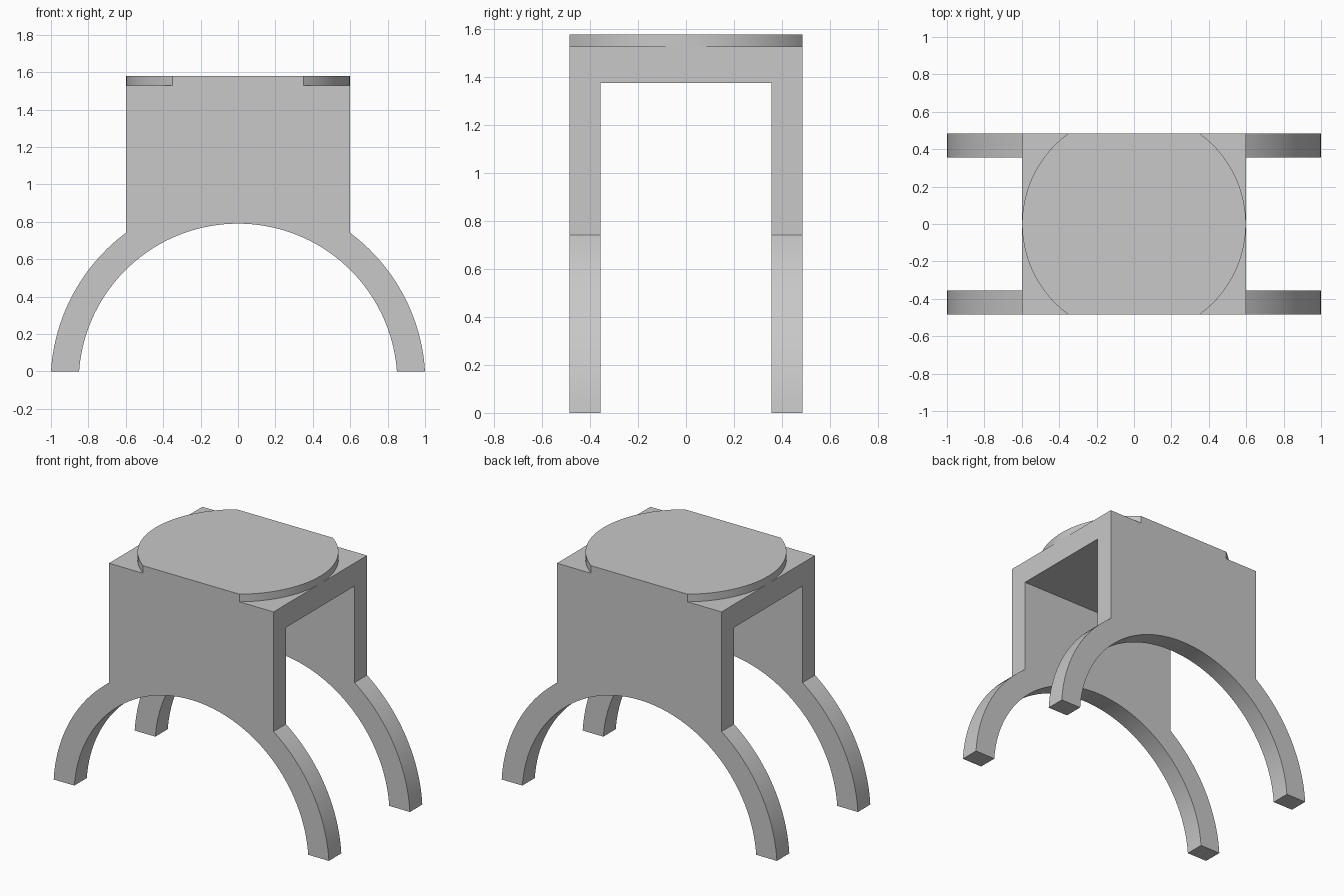
import bpy, bmesh, math

if "Cube" in bpy.data.objects:
    bpy.data.objects.remove(bpy.data.objects["Cube"])

HALF_W, HALF_D, TUNNEL_D = 0.598, 0.485, 0.356
SHOULDER_Z, TOP_Z, CEILING_Z = 1.528, 1.578, 1.376
ARCH_Z, R_IN, R_OUT = -0.062, 0.852, 1.002   # arch centre height and radii

grey = bpy.data.materials.new("light grey")
grey.use_nodes = True
grey.diffuse_color = (0.58, 0.58, 0.58, 1)
grey.node_tree.nodes["Principled BSDF"].inputs["Base Color"].default_value = (0.58, 0.58, 0.58, 1)


def prism(name, points, direction):
    """Extrude a closed 3D outline along a direction."""
    bm = bmesh.new()
    face = bm.faces.new([bm.verts.new(p) for p in points])
    ext = bmesh.ops.extrude_face_region(bm, geom=[face])["geom"]
    bmesh.ops.translate(bm, vec=direction,
                        verts=[v for v in ext if isinstance(v, bmesh.types.BMVert)])
    bmesh.ops.recalc_face_normals(bm, faces=bm.faces)
    mesh = bpy.data.meshes.new(name)
    bm.to_mesh(mesh)
    bm.free()
    mesh.materials.append(grey)
    obj = bpy.data.objects.new(name, mesh)
    bpy.context.collection.objects.link(obj)
    return obj


def arc(radius, start, end, steps, centre=0.0):
    angles = [start + (end - start) * i / steps for i in range(steps + 1)]
    return [(radius * math.cos(a), centre + radius * math.sin(a)) for a in angles]


def smooth(obj):
    bpy.ops.object.select_all(action="DESELECT")
    obj.select_set(True)
    bpy.context.view_layer.objects.active = obj
    bpy.ops.object.shade_smooth_by_angle(angle=math.radians(25))


# Arched body: legs, walls and roof in one front profile
foot_out = math.asin(-ARCH_Z / R_OUT)
foot_in = math.asin(-ARCH_Z / R_IN)
hip = math.acos(HALF_W / R_OUT)
profile = arc(R_OUT, foot_out, hip, 20, ARCH_Z)
profile += [(HALF_W, SHOULDER_Z), (-HALF_W, SHOULDER_Z)]
profile += arc(R_OUT, math.pi - hip, math.pi - foot_out, 20, ARCH_Z)
profile += arc(R_IN, math.pi - foot_in, foot_in, 64, ARCH_Z)
body = prism("arched_body", [(x, -HALF_D, z) for x, z in profile], (0, 2 * HALF_D, 0))

# Tunnel that separates the front and back walls
tunnel = prism("tunnel_cutter",
               [(-2, -TUNNEL_D, -1), (-2, TUNNEL_D, -1),
                (-2, TUNNEL_D, CEILING_Z), (-2, -TUNNEL_D, CEILING_Z)], (4, 0, 0))
cut = body.modifiers.new("tunnel", "BOOLEAN")
cut.operation = "DIFFERENCE"
cut.solver = "EXACT"
cut.object = tunnel
bpy.context.view_layer.objects.active = body
bpy.ops.object.modifier_apply(modifier=cut.name)
bpy.data.objects.remove(tunnel)
smooth(body)

# Round top pad, trimmed flush with the front and back walls
trim = math.asin(HALF_D / HALF_W)
outline = arc(HALF_W, -trim, trim, 40) + arc(HALF_W, math.pi - trim, math.pi + trim, 40)
pad = prism("top_pad", [(x, y, SHOULDER_Z) for x, y in outline], (0, 0, TOP_Z - SHOULDER_Z))
smooth(pad)
